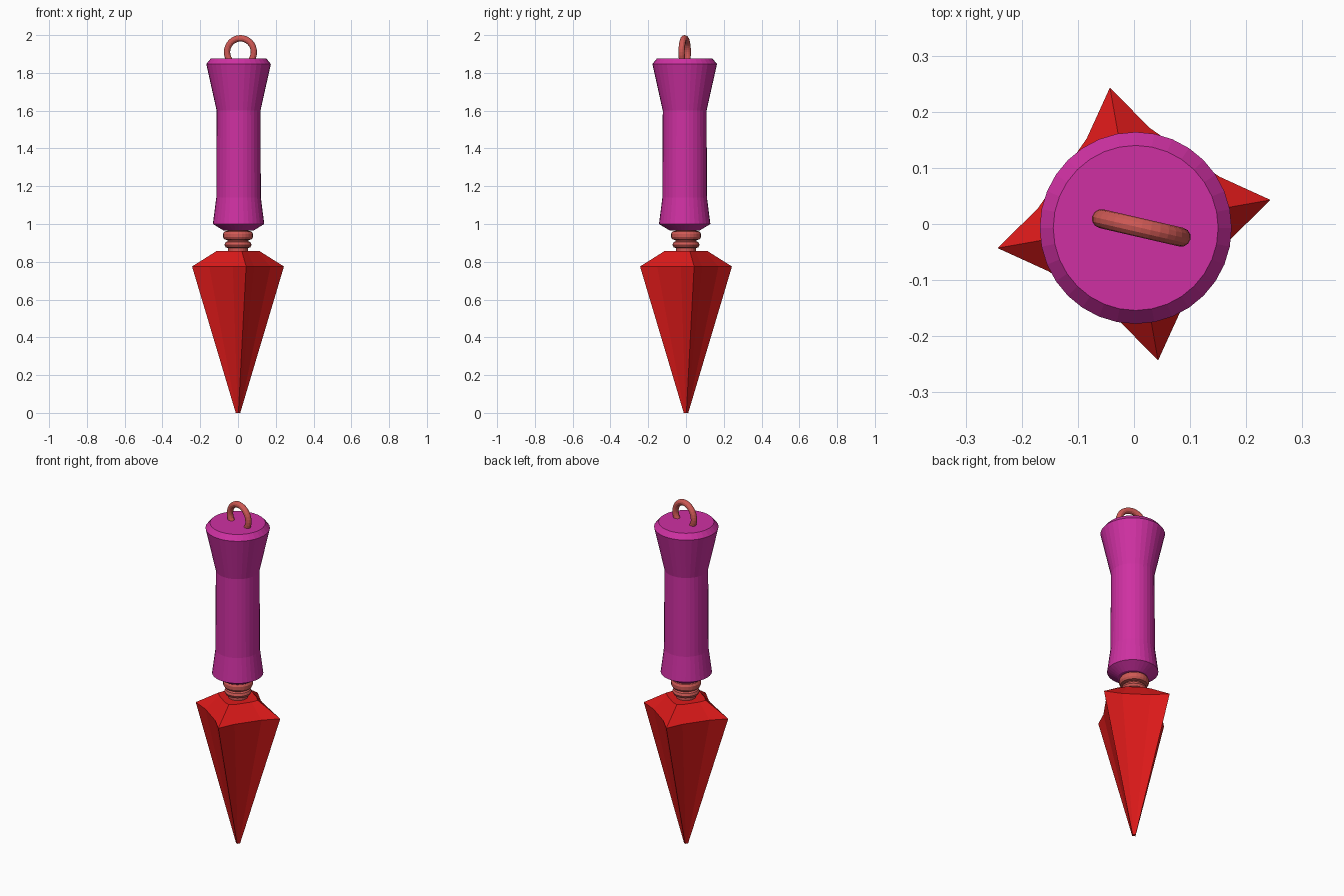
import bpy, bmesh, math

if "Cube" in bpy.data.objects:
    bpy.data.objects.remove(bpy.data.objects["Cube"])


def make_material(name, color):
    m = bpy.data.materials.new(name)
    m.diffuse_color = (*color, 1)
    m.use_nodes = True
    m.node_tree.nodes["Principled BSDF"].inputs["Base Color"].default_value = m.diffuse_color
    return m


RED = make_material("blade_red", (0.72, 0.01, 0.01))
PINK = make_material("handle_magenta", (0.62, 0.03, 0.36))
CORAL = make_material("metal_coral", (0.62, 0.10, 0.09))


def loft(name, rings, mat):
    """Skin a stack of equal-length point rings and cap both ends."""
    bm = bmesh.new()
    rows = [[bm.verts.new(p) for p in ring] for ring in rings]
    n = len(rows[0])
    for a, b in zip(rows, rows[1:]):
        for i in range(n):
            j = (i + 1) % n
            bm.faces.new((a[i], a[j], b[j], b[i]))
    bm.faces.new(rows[0][::-1])
    bm.faces.new(rows[-1])
    bmesh.ops.recalc_face_normals(bm, faces=bm.faces)
    mesh = bpy.data.meshes.new(name)
    bm.to_mesh(mesh)
    bm.free()
    mesh.materials.append(mat)
    obj = bpy.data.objects.new(name, mesh)
    bpy.context.collection.objects.link(obj)
    return obj


def circle(r, z, n, cx=0, cy=0):
    return [(cx + r * math.cos(2 * math.pi * i / n),
             cy + r * math.sin(2 * math.pi * i / n), z) for i in range(n)]


def star(tip, inner, z):
    """Four-pointed outline, turned 10 degrees, two inner points per side."""
    pts = []
    for k in range(4):
        for offset, r in ((0, tip), (19, inner), (71, inner)):
            a = math.radians(10 + 90 * k + offset)
            pts.append((r * math.cos(a), r * math.sin(a), z))
    return pts


# Blade: concave four-sided spike with a sloping shoulder
loft("blade", [star(0.012, 0.009, 0), star(0.247, 0.174, 0.775),
               star(0.115, 0.10, 0.857)], RED)

# Neck: thin rod with two rounded collars
neck = [(0.052, 0.84), (0.052, 0.872), (0.066, 0.877), (0.072, 0.89),
        (0.066, 0.904), (0.055, 0.909), (0.055, 0.915), (0.072, 0.918),
        (0.079, 0.93), (0.079, 0.948), (0.072, 0.96), (0.055, 0.964),
        (0.055, 0.99)]
loft("neck", [circle(r, z, 24) for r, z in neck], CORAL)

# Handle: waisted grip with flared pommel
handle = [(0.08, 0.966), (0.136, 1.0), (0.118, 1.14), (0.116, 1.60),
          (0.171, 1.847), (0.147, 1.876)]
loft("handle", [circle(r, z, 32, 0.003, -0.007) for r, z in handle], PINK)

# Hanging ring, half sunk into the pommel
bpy.ops.mesh.primitive_torus_add(
    major_radius=0.073, minor_radius=0.017, major_segments=32, minor_segments=12,
    location=(0.013, -0.007, 1.91), rotation=(math.pi / 2, 0, math.radians(-13)))
ring = bpy.context.object
ring.name = "hanging_ring"
ring.data.materials.append(CORAL)
